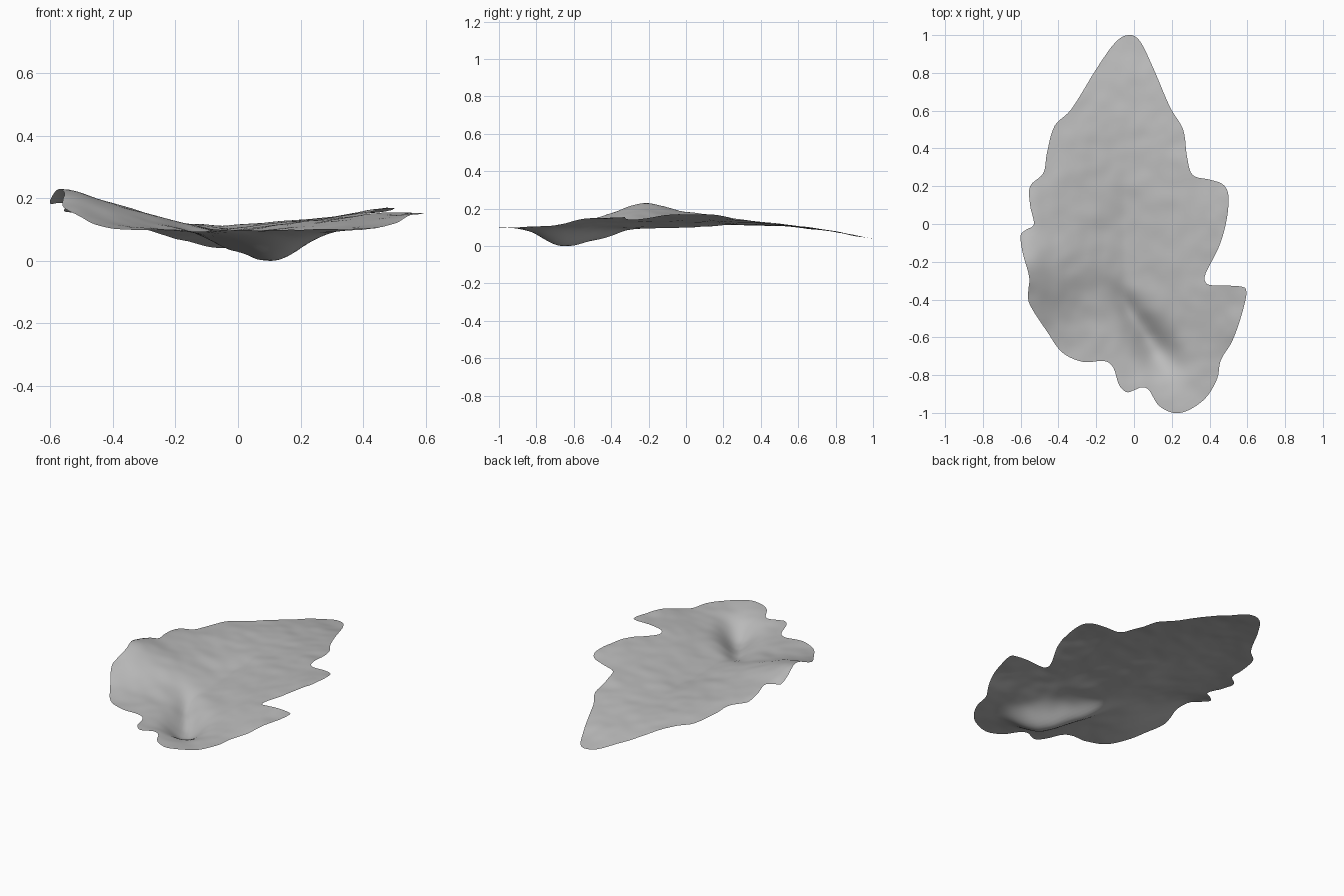
import bpy, math
from mathutils import Vector, noise
from mathutils.geometry import delaunay_2d_cdt

cube = bpy.data.objects.get("Cube")
if cube:
    bpy.data.objects.remove(cube)

# Leaf outline in hundredths, clockwise from the tip
OUTLINE = [
    (-3, 100), (3, 97), (10, 83), (19, 62), (26, 50), (28, 36), (31, 26), (40, 23.5),
    (47, 21), (50, 15), (49, 2), (45, -12), (38, -26), (38, -31), (42, -32.5), (56, -33),
    (59.5, -36), (57, -48), (52, -62), (46, -72), (44, -82), (38, -92), (29, -98.5),
    (21, -100), (13, -96), (8, -88), (4, -86.5), (0, -88), (-4, -89), (-8, -85),
    (-11, -76), (-16, -72.5), (-27, -73), (-38, -68), (-46, -57), (-55, -43), (-56, -36),
    (-55.5, -28), (-59, -15), (-60, -6), (-57, -3), (-53, 0), (-55, 10), (-55, 20),
    (-48, 27), (-46, 38), (-42, 52), (-33, 61), (-20, 82), (-10, 96)]

# Heights along the leaf, as (y, z), for the midrib and both margins
MIDRIB = [(-1, .1), (-.8, .095), (-.5, .08), (-.25, .09), (0, .1), (.3, .11), (.6, .1), (.8, .075), (1, .04)]
RIGHT_MARGIN = [(-1, .1), (-.75, .1), (-.6, .11), (-.4, .18), (-.23, .235), (0, .19), (.3, .15), (.6, .11), (1, .04)]
LEFT_MARGIN = [(-1, .1), (-.8, .11), (-.6, .135), (-.35, .15), (0, .165), (.3, .15), (.6, .11), (1, .04)]
RIB_PATH = [(-1, .22), (-.66, .1), (-.45, -.03), (-.2, -.05), (1, -.03)]


def ease(table, t):
    """Smooth interpolation through a table of pairs."""
    if t <= table[0][0]:
        return table[0][1]
    for i in range(len(table) - 1):
        (a, p), (b, q) = table[i], table[i + 1]
        if t <= b:
            before, after = table[max(i - 1, 0)], table[min(i + 2, len(table) - 1)]
            m0 = (q - before[1]) / (b - before[0]) * (b - a)
            m1 = (after[1] - p) / (after[0] - a) * (b - a)
            u = (t - a) / (b - a)
            v = 1 - u
            return (1 + 2 * u) * v * v * p + u * v * v * m0 + u * u * (3 - 2 * u) * q - u * u * v * m1
    return table[-1][1]


def dip(x, y, cx, cy, along, across, angle=0):
    """Elongated hollow with value one at its centre."""
    dx, dy = x - cx, y - cy
    c, s = math.cos(angle), math.sin(angle)
    return math.exp(-((dx * c + dy * s) / along) ** 2 - ((dy * c - dx * s) / across) ** 2)


def height(x, y):
    rib = ease(RIB_PATH, y)
    side = abs(x - rib) / .5
    margin = LEFT_MARGIN if x > rib else RIGHT_MARGIN
    low = ease(MIDRIB, y)
    z = low + (ease(margin, y) - low) * min(side, 1.05) ** 1.15
    # Curled rim, deep pocket by the stalk, crease along the rib
    z -= 2.5 * max(0, -x - .5) ** 2
    z -= .088 * dip(x, y, .11, -.665, .16, .1, math.radians(-50))
    z -= .035 * dip(x, y, -.02, -.46, .17, .06, math.radians(-50))
    # Gentle ripples
    z += .006 * noise.noise(Vector((x * 5, y * 7, 0))) + .003 * noise.noise(Vector((x * 13, y * 13, 1)))
    return max(z, 0)


def closed_curve(points, steps):
    """Closed smooth curve through the points."""
    n, result = len(points), []
    for i in range(n):
        a, b, c, d = (Vector(points[(i + k) % n]) / 100 for k in (-1, 0, 1, 2))
        for k in range(steps):
            t = k / steps
            result.append(b + (c - a) * t / 2 + (a - b * 2.5 + c * 2 - d / 2) * t * t
                          + (b * 3 - a - c * 3 + d) * t ** 3 / 2)
    return result


def inside(p, loop):
    hit = False
    for a, b in zip(loop, loop[1:] + loop[:1]):
        if (a.y > p.y) != (b.y > p.y) and p.x < a.x + (b.x - a.x) * (p.y - a.y) / (b.y - a.y):
            hit = not hit
    return hit


# Blade: outline filled with an even lattice, then lifted to its height
rim = closed_curve(OUTLINE, 5)
step = .02
lattice = [Vector(((i + j % 2 / 2) * step, j * step)) for i in range(-31, 31) for j in range(-50, 51)]
inner = [p for p in lattice if inside(p, rim) and min((p - q).length for q in rim) > step * .5]
n = len(rim)
edges = [(i, (i + 1) % n) for i in range(n)]
flat, _, faces, *_ = delaunay_2d_cdt(rim + inner, edges, [], 1, 1e-5)

mesh = bpy.data.meshes.new("leaf_blade")
mesh.from_pydata([(p.x, p.y, height(p.x, p.y)) for p in flat], [], faces)
mesh.update()
leaf = bpy.data.objects.new("leaf_blade", mesh)
bpy.context.collection.objects.link(leaf)
mesh.shade_smooth()

# Plain grey leaf
grey = bpy.data.materials.new("leaf_grey")
grey.use_nodes = True
grey.diffuse_color = (.5, .5, .5, 1)
grey.node_tree.nodes["Principled BSDF"].inputs["Base Color"].default_value = grey.diffuse_color
mesh.materials.append(grey)
